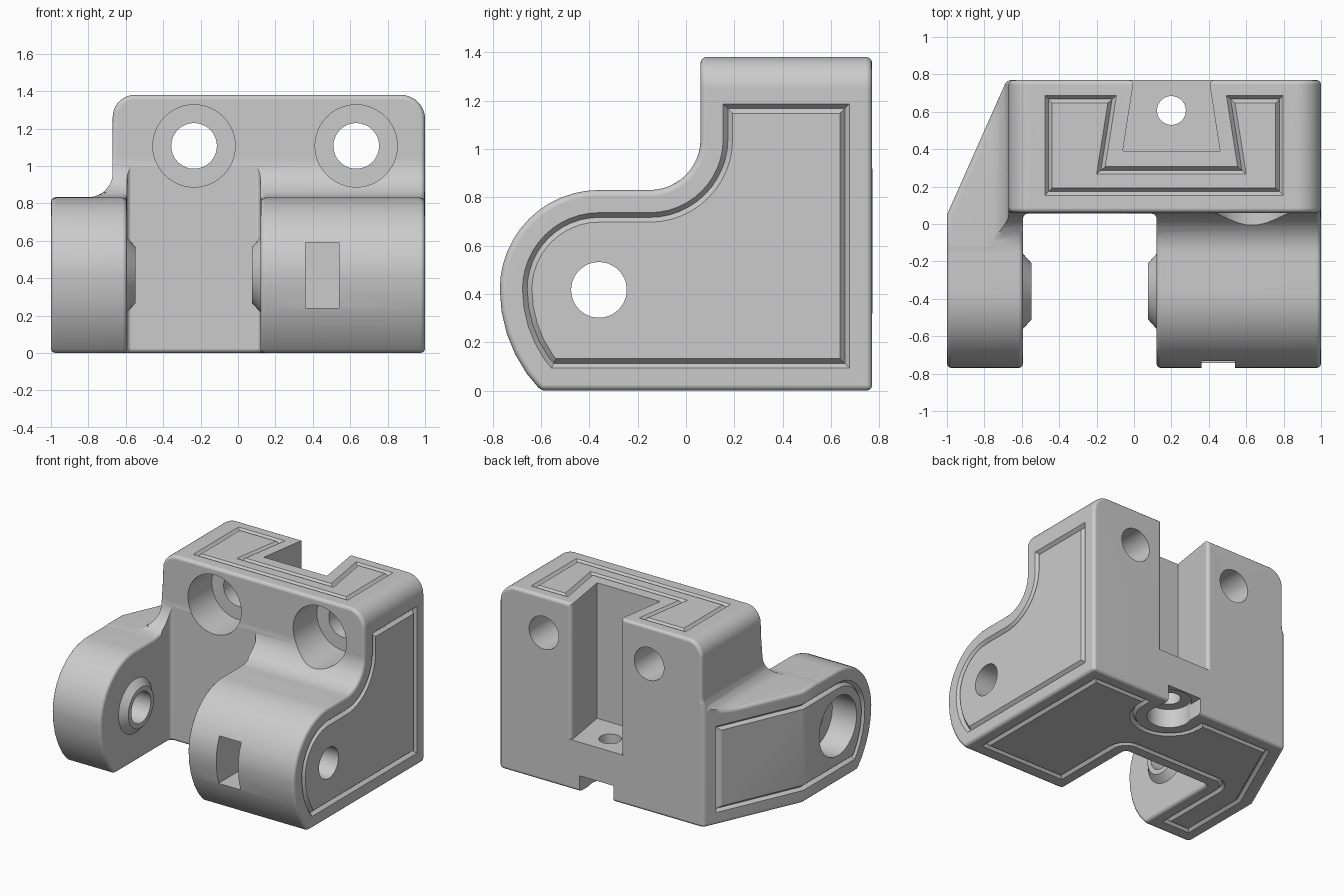
import bpy, bmesh, math
from mathutils import Vector

cube = bpy.data.objects.get("Cube")
if cube:
    bpy.data.objects.remove(cube, do_unlink=True)

grey = bpy.data.materials.new("plain grey")
grey.use_nodes = True
grey.diffuse_color = (0.6, 0.6, 0.6, 1)
grey.node_tree.nodes["Principled BSDF"].inputs["Base Color"].default_value = (0.6, 0.6, 0.6, 1)

# Maps 2D profile coordinates and a distance along an axis to space
PLACE = {
    "x": lambda u, v, t: Vector((t, u, v)),
    "y": lambda u, v, t: Vector((u, t, v)),
    "z": lambda u, v, t: Vector((u, v, t)),
}


def arc(centre, radius, start, end, steps=12):
    angles = [math.radians(start + (end - start) * i / steps) for i in range(steps + 1)]
    return [(centre[0] + radius * math.cos(a), centre[1] + radius * math.sin(a)) for a in angles]


def inset(points, distance):
    """Moves a counter-clockwise outline inwards with mitred corners."""
    result = []
    for i, p in enumerate(points):
        p, before, after = Vector(p), Vector(points[i - 1]), Vector(points[(i + 1) % len(points)])
        d1, d2 = (p - before).normalized(), (after - p).normalized()
        n1, n2 = Vector((-d1.y, d1.x)), Vector((-d2.y, d2.x))
        q = p + (n1 + n2) * distance / (1 + n1.dot(n2))
        result.append((q.x, q.y))
    return result


def finish(name, bm):
    bmesh.ops.recalc_face_normals(bm, faces=bm.faces)
    mesh = bpy.data.meshes.new(name)
    bm.to_mesh(mesh)
    bm.free()
    mesh.materials.append(grey)
    obj = bpy.data.objects.new(name, mesh)
    bpy.context.collection.objects.link(obj)
    return obj


def prism(name, points, axis, start, end):
    bm = bmesh.new()
    face = bm.faces.new([bm.verts.new(PLACE[axis](u, v, start)) for u, v in points])
    extruded = bmesh.ops.extrude_face_region(bm, geom=[face])["geom"]
    shift = PLACE[axis](0, 0, end - start)
    bmesh.ops.translate(bm, vec=shift, verts=[g for g in extruded if isinstance(g, bmesh.types.BMVert)])
    return finish(name, bm)


def turned(name, centre, axis, profile, sides=48):
    """Turned solid from (distance along axis, radius) pairs."""
    bm = bmesh.new()
    rings = []
    for t, r in profile:
        circle = arc(centre, r, 0, 360, sides)[:-1]
        rings.append([bm.verts.new(PLACE[axis](u, v, t)) for u, v in circle])
    for a, b in zip(rings, rings[1:]):
        for i in range(sides):
            j = (i + 1) % sides
            bm.faces.new((a[i], a[j], b[j], b[i]))
    bm.faces.new(rings[0])
    bm.faces.new(rings[-1])
    return finish(name, bm)


def groove(name, outline, surface):
    """V-shaped ring; surface(u, v, h) places a point at height h over a face."""
    bm = bmesh.new()
    rings = [[bm.verts.new(surface(u, v, h)) for u, v in inset(outline, d)]
             for d, h in ((0, 0.004), (0.023, -0.023), (0.046, 0.004))]
    count = len(outline)
    for k in range(3):
        a, b = rings[k], rings[(k + 1) % 3]
        for i in range(count):
            j = (i + 1) % count
            bm.faces.new((a[i], a[j], b[j], b[i]))
    return finish(name, bm)


def combine(target, tool, operation="DIFFERENCE"):
    mod = target.modifiers.new("combine", "BOOLEAN")
    mod.operation = operation
    mod.solver = "EXACT"
    mod.object = tool
    bpy.context.view_layer.objects.active = target
    bpy.ops.object.modifier_apply(modifier=mod.name)
    bpy.data.objects.remove(tool, do_unlink=True)


# Outlines seen from the side (y, z), the front (x, z) and above (x, y)
nose = arc((-0.36, 0.42), 0.41, 90, 180) + arc((-0.166, 0.42), 0.604, 180, 224.06, 5)[1:]


def side_outline(top):
    return [(0.77, 0), (0.77, top), (0.06, top)] + arc((-0.15, 1.04), 0.21, 0, -90) + nose


front_outline = ([(-1, -0.1), (1, -0.1)] + arc((0.87, 1.25), 0.13, 0, 90)
                 + arc((-0.55, 1.26), 0.12, 90, 180)
                 + arc((-0.8, 0.963), 0.13, 0, -90) + [(-1, 0.833)])
plan_outline = ([(1.1, -0.9), (1.1, 0.9), (-0.622, 0.9), (-1.1, -0.175), (-1.1, -0.9), (-0.593, -0.9)]
                + arc((-0.568, 0.03), 0.025, 180, 90, 4)
                + arc((0.095, 0.03), 0.025, 90, 0, 4) + [(0.12, -0.9)])

# Bracket body with two arms
body = prism("bracket_body", side_outline(1.5), "x", -1.1, 1.1)
combine(body, prism("front_shape", front_outline, "y", -1, 1), "INTERSECT")
combine(body, prism("plan_shape", plan_outline, "z", -0.2, 1.6), "INTERSECT")


# Rounded outer edges
def is_rounded(edge):
    if len(edge.link_faces) != 2 or edge.calc_face_angle_signed() < math.radians(35):
        return False
    mid = (edge.verts[0].co + edge.verts[1].co) / 2
    fading = mid.x < 0.2 and 0.86 < mid.z < 1.06 and mid.y < 0.7
    return not fading


bm = bmesh.new()
bm.from_mesh(body.data)
bmesh.ops.remove_doubles(bm, verts=bm.verts, dist=0.001)
bmesh.ops.dissolve_limit(bm, angle_limit=0.01, verts=bm.verts, edges=bm.edges)
bmesh.ops.recalc_face_normals(bm, faces=bm.faces)
bmesh.ops.bevel(bm, geom=[e for e in bm.edges if is_rounded(e)], offset=0.025,
                offset_type="OFFSET", segments=3, profile=0.5, affect="EDGES",
                clamp_overlap=False)
bm.to_mesh(body.data)
bm.free()

# Dovetail slot with rounded lips, open to the back and top
half_slot = [(-0.06, 0.39)] + arc((-0.03, 0.745), 0.025, 0, 90, 4) + [(-0.03, 0.8)]
dovetail = half_slot + [(0.4 - x, y) for x, y in reversed(half_slot)]
combine(body, prism("dovetail_slot", dovetail, "z", 0.37, 1.6))

# Pivot bosses, pivot bore and nut slot
pivot = (-0.36, 0.417)
for root, base, tip in ((-0.66, -0.593, -0.547), (0.18, 0.12, 0.075)):
    combine(body, turned("pivot_boss", pivot, "x", [(root, 0.2), (base, 0.2), (tip, 0.15)]), "UNION")
combine(body, turned("pivot_bore", pivot, "x",
                     [(-1.1, 0.22), (-0.8, 0.22), (-0.8, 0.115), (1.1, 0.115)]))
window = [(0.36, 0.24), (0.54, 0.24), (0.54, 0.59), (0.36, 0.59)]
combine(body, prism("nut_slot", window, "y", -0.9, -0.18))

# Counterbored mounting holes
for x in (-0.235, 0.632):
    combine(body, turned("mounting_hole", (x, 1.107), "y",
                         [(-0.2, 0.22), (0.34, 0.22), (0.34, 0.122), (1, 0.122)]))

# Screw hole under the dovetail, open to the back
combine(body, turned("screw_hole", (0.2, 0.607), "z",
                     [(-0.1, 0.15), (0.14, 0.15), (0.14, 0.077), (0.5, 0.077)]))
channel = [(0.06, 0.607), (0.34, 0.607), (0.34, 0.9), (0.06, 0.9)]
combine(body, prism("screw_channel", channel, "z", -0.1, 0.12))

# Decorative grooves on the sides, top and underside
left_arm = [(0.05, 0), (0.77, 0), (0.77, 0.83), (0.05, 0.83)] + nose
top_panel = [(-0.48, 0.15), (0.8, 0.15), (0.8, 0.69), (0.49, 0.69),
             (0.55, 0.31), (-0.15, 0.31), (-0.09, 0.69), (-0.48, 0.69)]
underside = ([(1, -0.6), (1, 0.77), (0.34, 0.77)] + arc((0.2, 0.61), 0.14, 0, -180)
             + [(0.06, 0.77), (-0.68, 0.77), (-1, 0.05), (-1, -0.6), (-0.593, -0.6)]
             + arc((-0.583, 0.045), 0.01, 180, 90, 8) + arc((0.11, 0.045), 0.01, 90, 0, 8)
             + [(0.12, -0.6)])
combine(body, groove("right_groove", inset(side_outline(1.28), 0.09),
                     lambda u, v, h: Vector((1 + h, u, v))))
combine(body, groove("left_groove", inset(left_arm, 0.09),
                     lambda u, v, h: Vector((-1 + max(0, u - 0.05) * 0.444 - h, u, v))))
combine(body, groove("top_groove", top_panel, lambda u, v, h: Vector((u, v, 1.38 + h))))
combine(body, groove("underside_groove", inset(underside, 0.085),
                     lambda u, v, h: Vector((u, v, -h))))

# Smooth curves, crisp edges
bpy.ops.object.select_all(action="DESELECT")
body.select_set(True)
bpy.context.view_layer.objects.active = body
bpy.ops.object.shade_smooth_by_angle(angle=math.radians(32))
normals = body.modifiers.new("even shading", "WEIGHTED_NORMAL")
normals.keep_sharp = True
